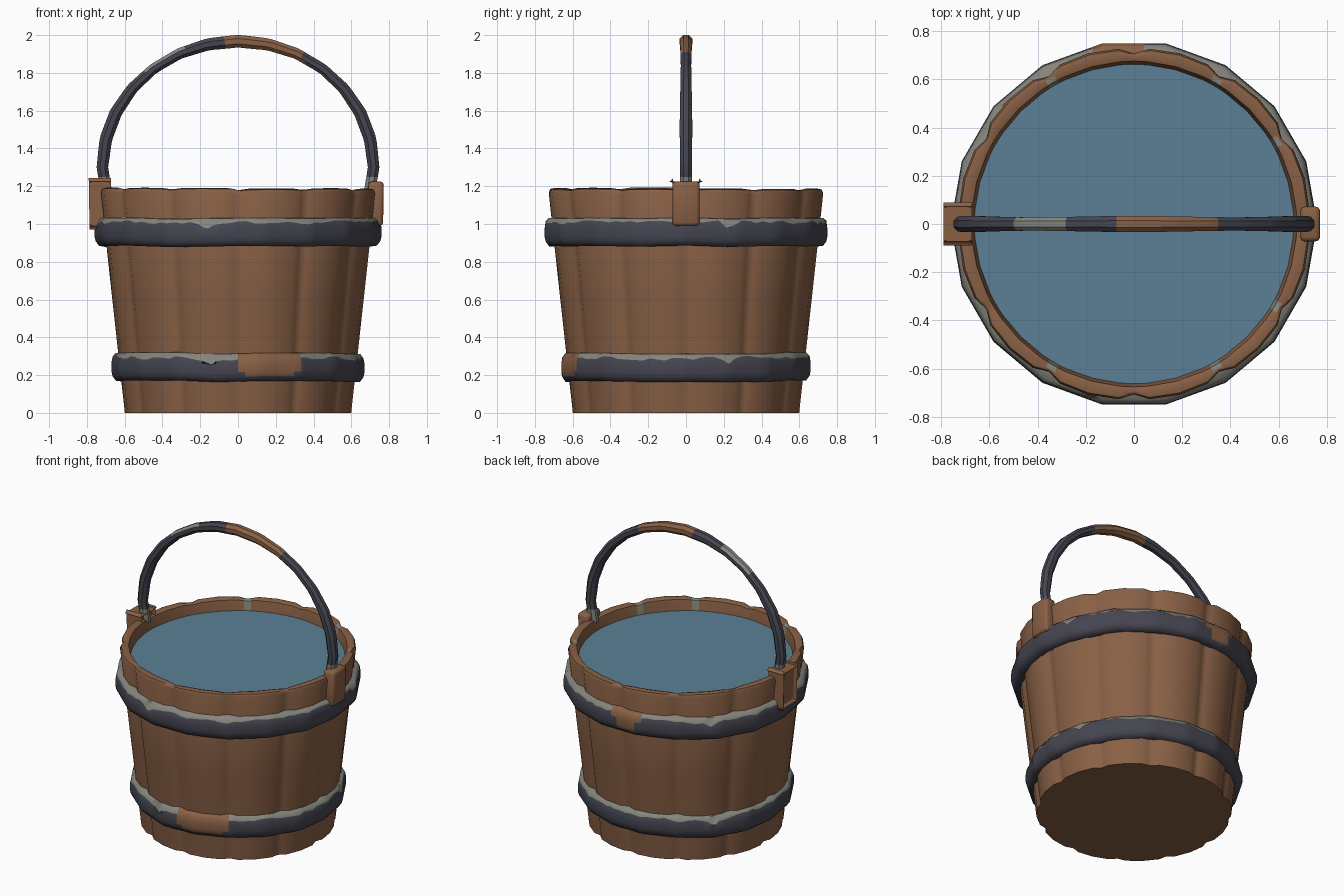
import bpy, bmesh, math, random
from mathutils import Vector

if "Cube" in bpy.data.objects:
    bpy.data.objects.remove(bpy.data.objects["Cube"])

random.seed(4)
TAU = 2 * math.pi


def material(name, rgb):
    m = bpy.data.materials.new(name)
    m.diffuse_color = (*rgb, 1)
    m.use_nodes = True
    m.node_tree.nodes["Principled BSDF"].inputs["Base Color"].default_value = m.diffuse_color
    return m


WOOD = material("brown wood", (0.25, 0.118, 0.060))
IRON = material("dark iron", (0.060, 0.060, 0.082))
GREY = material("worn grey", (0.235, 0.235, 0.205))
WATER = material("blue water", (0.105, 0.217, 0.305))
MATS = [WOOD, IRON, GREY, WATER]


def finish(bm, name, angle=40):
    bmesh.ops.recalc_face_normals(bm, faces=bm.faces)
    me = bpy.data.meshes.new(name)
    bm.to_mesh(me)
    bm.free()
    ob = bpy.data.objects.new(name, me)
    bpy.context.collection.objects.link(ob)
    for m in MATS:
        me.materials.append(m)
    bpy.ops.object.select_all(action='DESELECT')
    ob.select_set(True)
    bpy.context.view_layer.objects.active = ob
    bpy.ops.object.shade_smooth_by_angle(angle=math.radians(angle))
    return ob


def loft(bm, rings, mat_rule, wrap_rings=False, wrap_points=True):
    """Bridge lists of points; mat_rule(row, col, centre) picks the colour."""
    vs = [[bm.verts.new(p) for p in r] for r in rings]
    n, k = len(vs), len(vs[0])
    for i in range(n if wrap_rings else n - 1):
        for j in range(k if wrap_points else k - 1):
            a, b = vs[i], vs[(i + 1) % n]
            f = bm.faces.new((a[j], a[(j + 1) % k], b[(j + 1) % k], b[j]))
            f.material_index = mat_rule(i, j, f.calc_center_median())
    return vs


def ngon_factor(a, sides):
    """Radius of a regular polygon relative to its corner radius."""
    step = TAU / sides
    return math.cos(step / 2) / math.cos((a % step) - step / 2)


def gap(a, b):
    return abs((a - b + 180) % 360 - 180)


# Staved body: 12 staves with rounded edges and grooves between them
STAVES = 12
outline = []                      # (angle, groove depth 0..1)
for s in range(STAVES):
    for frac, groove in ((0, 1), (.06, .75), (.17, .15), (.5, 0), (.83, .15), (.94, .75)):
        outline.append(((s + frac) * TAU / STAVES, groove))
lift = [random.uniform(-.005, .004) for _ in range(STAVES)]
profile = [(.605, 0, .022), (.607, .02, .022), (.672, .6, .026), (.733, 1.165, .026),
           (.725, 1.185, .022), (.70, 1.19, .005), (.675, 1.182, 0), (.66, 1.10, 0), (.655, 1.0, 0)]
rings = []
for r, z, depth in profile:
    ring = []
    for n, (a, g) in enumerate(outline):
        rr = r - depth * g
        zz = z + (lift[n // 6] - .008 * g if z > 1.15 else 0)
        ring.append((rr * math.cos(a), rr * math.sin(a), zz))
    rings.append(ring)


def body_rule(i, j, c):
    a = math.degrees(math.atan2(c.y, c.x))
    worn = any(gap(a, b) < 1.8 for b in (30, 60, -30, -60, 120, -120))
    return 2 if worn and i in (5, 6) else 0


bm = bmesh.new()
vs = loft(bm, rings, body_rule)
bm.faces.new(vs[0])
finish(bm, "bucket_staves", 50)

# Water surface
bm = bmesh.new()
bmesh.ops.create_circle(bm, cap_ends=True, segments=48, radius=.665)
for v in bm.verts:
    v.co.z = 1.11
for f in bm.faces:
    f.material_index = 3
finish(bm, "water")


# Iron hoops: 18-sided bands with a worn grey upper lip and rust-brown patches
def hoop(name, radius, z0, patch, chips):
    segs = 108
    section = [(-.06, 0), (-.022, 0), (-.004, .025), (.002, .05), (.002, .095),
               (-.004, .125), (-.02, .147), (-.07, .152)]
    wob = [random.uniform(-.006, .006) for _ in range(18)]
    rings, ragged = [], 0
    for s in range(segs):
        a = TAU * s / segs
        k = s // 6
        t = s % 6 / 6
        w = wob[k] * (1 - t) + wob[(k + 1) % 18] * t
        ragged = .6 * ragged + random.uniform(-.009, .009)
        deg = math.degrees(a)
        drip = max([0] + [.035 * (1 - gap(deg, c) / 4) for c in chips])
        f = ngon_factor(a, 18)
        rings.append([((radius + dr) * f * math.cos(a), (radius + dr) * f * math.sin(a),
                       z0 + dz + w + (ragged - drip if i == 5 else 0))
                      for i, (dr, dz) in enumerate(section)])

    def rule(i, j, c):
        deg = math.degrees(math.atan2(c.y, c.x))
        mid, half, low = patch
        h = c.z - z0
        if h > low and gap(deg, mid) < half * (.55 + .45 * min(1, h / .11)):
            return 0
        return 2 if j in (5, 6) else 1

    bm = bmesh.new()
    loft(bm, rings, rule, wrap_rings=True)
    finish(bm, name, 60)


hoop("lower_hoop", .668, .168, (285, 16, .03), (257, 20, 140))
hoop("upper_hoop", .758, .88, (95, 7, .03), (257, 18, 137))

# Arched handle with a wooden grip, slightly faceted
STEPS, SIDES = 64, 8
rings = []
for s in range(STEPS + 1):
    t = math.pi * s / STEPS
    f = ngon_factor(t, 28)
    d = Vector((math.cos(t), 0, math.sin(t)))
    c = Vector((.718 * d.x * f, 0, 1.30 + .668 * d.z * f))
    w = .033 + .003 * math.sin(5 * t)
    rings.append([c + w * (d * math.cos(TAU * (k + .5) / SIDES)
                           + Vector((0, 1, 0)) * math.sin(TAU * (k + .5) / SIDES))
                  for k in range(SIDES)])
# straight ends running down into the ears
for ring, at, sgn in ((rings[0], 0, 1), (rings[-1], len(rings), -1)):
    extra = [[Vector((p.x - sgn * dx, p.y, p.z - dz)) for p in ring]
             for dz, dx in ((.14, .022), (.07, .012), (.05, .008))]
    if at == 0:
        rings = extra + rings
    else:
        rings = rings + extra[::-1]


def handle_rule(i, j, c):
    if -.06 < c.x < .35:
        return 0
    if c.z < 1.245:
        return 2
    outer = j in (0, 7, 6)
    return 2 if outer and -.5 < c.x < -.27 else 1


bm = bmesh.new()
vs = loft(bm, rings, handle_rule)
bm.faces.new(vs[0])
bm.faces.new(vs[-1])
finish(bm, "handle", 40)

# Wooden ears that hold the handle
for side, label in ((1, "right"), (-1, "left")):
    bm = bmesh.new()
    bmesh.ops.create_cube(bm, size=1)
    for v in bm.verts:
        top = v.co.z > 0
        x = (.772 if top else .768) if v.co.x > 0 else .69
        v.co = Vector((side * x, math.copysign(.072, v.co.y), 1.225 if top else .99))
    bmesh.ops.bevel(bm, geom=bm.edges[:], offset=.018, segments=2,
                    profile=.5, affect='EDGES')
    finish(bm, label + "_ear", 50)
